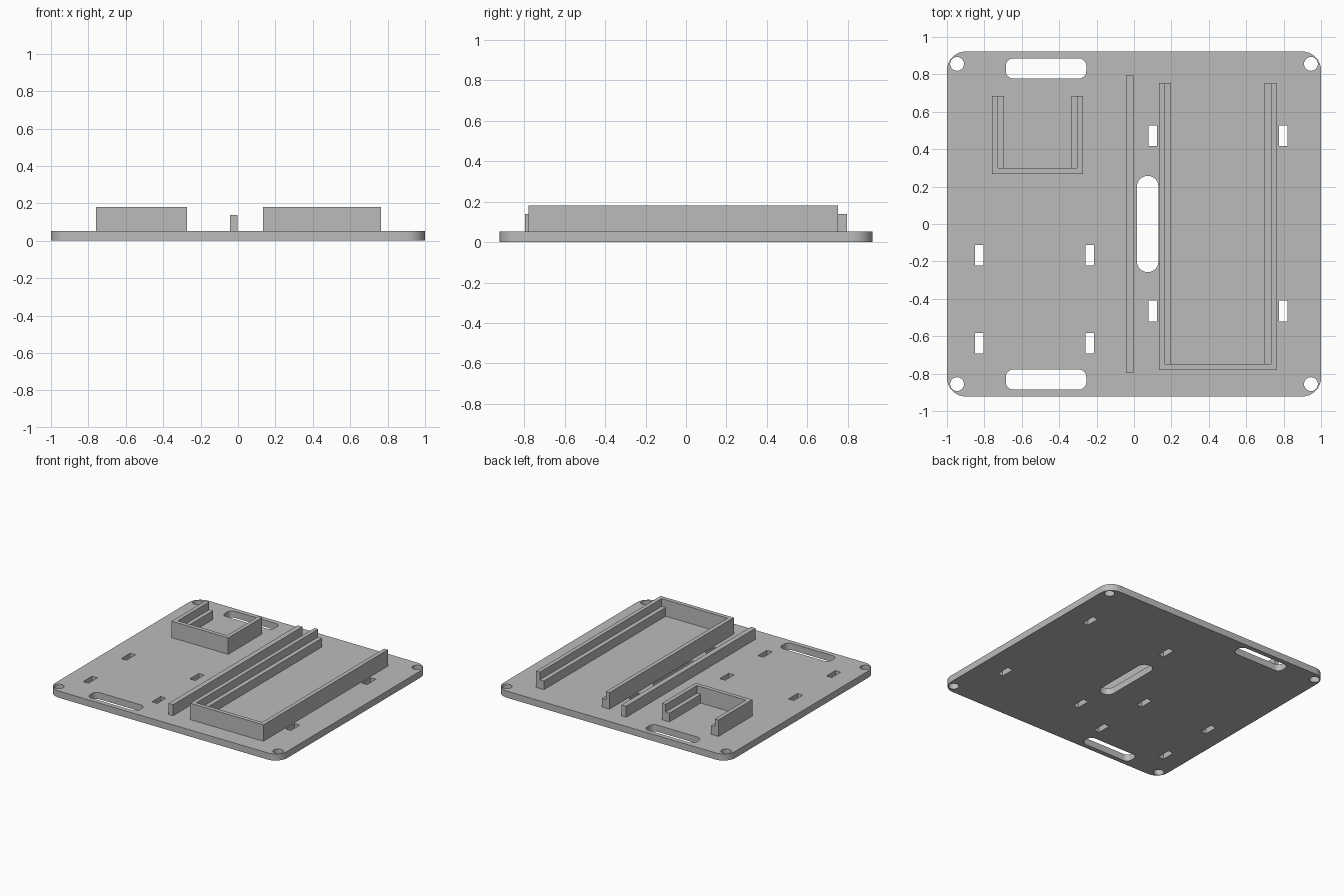
import bpy
import bmesh
from math import cos, sin, pi, radians

cube = bpy.data.objects.get("Cube")
if cube:
    bpy.data.objects.remove(cube, do_unlink=True)

grey = bpy.data.materials.new("plain grey")
grey.use_nodes = True
COLOUR = (0.5, 0.5, 0.5, 1)
grey.diffuse_color = COLOUR
grey.node_tree.nodes["Principled BSDF"].inputs["Base Color"].default_value = COLOUR

PLATE_TOP, WALL_TOP, LEDGE_TOP, RAIL_TOP = 0.052, 0.18, 0.12, 0.138
SINK = 0.005  # overlap of raised parts into the plate


def rounded_rect(x0, x1, y0, y1, r=0, steps=10):
    """Outline of a rectangle with rounded corners, counter-clockwise."""
    if r == 0:
        return [(x0, y0), (x1, y0), (x1, y1), (x0, y1)]
    centres = [(x1 - r, y1 - r), (x0 + r, y1 - r), (x0 + r, y0 + r), (x1 - r, y0 + r)]
    return [(cx + r * cos((q + i / steps) * pi / 2), cy + r * sin((q + i / steps) * pi / 2))
            for q, (cx, cy) in enumerate(centres) for i in range(steps + 1)]


def circle(cx, cy, r, n=32):
    return [(cx + r * cos(2 * pi * i / n), cy + r * sin(2 * pi * i / n)) for i in range(n)]


def slab(name, outlines, z0, z1):
    """Extrude the first outline, with any further outlines as holes through it."""
    curve = bpy.data.curves.new(name, "CURVE")
    curve.dimensions = "2D"
    curve.fill_mode = "BOTH"
    curve.extrude = (z1 - z0) / 2
    for points in outlines:
        spline = curve.splines.new("POLY")
        spline.points.add(len(points) - 1)
        for p, (x, y) in zip(spline.points, points):
            p.co = (x, y, 0, 1)
        spline.use_cyclic_u = True
    helper = bpy.data.objects.new(name + "_outline", curve)
    bpy.context.collection.objects.link(helper)
    bpy.context.view_layer.update()
    mesh = bpy.data.meshes.new_from_object(
        helper.evaluated_get(bpy.context.evaluated_depsgraph_get()))
    bpy.data.objects.remove(helper, do_unlink=True)

    bm = bmesh.new()
    bm.from_mesh(mesh)
    bmesh.ops.remove_doubles(bm, verts=bm.verts, dist=0.0001)
    bmesh.ops.translate(bm, verts=bm.verts, vec=(0, 0, (z0 + z1) / 2))
    bmesh.ops.recalc_face_normals(bm, faces=bm.faces)
    bm.to_mesh(mesh)
    bm.free()
    mesh.name = name
    mesh.materials.clear()
    mesh.materials.append(grey)
    obj = bpy.data.objects.new(name, mesh)
    bpy.context.collection.objects.link(obj)
    bpy.ops.object.select_all(action="DESELECT")
    obj.select_set(True)
    bpy.context.view_layer.objects.active = obj
    bpy.ops.object.shade_smooth_by_angle(angle=radians(30))
    return obj


def tray(name, x0, x1, y0, y1, wall, ledge):
    """U-shaped wall open at the back, with a low ledge inside each side."""
    base = PLATE_TOP - SINK
    xa, xb, ya = x0 + wall, x1 - wall, y0 + wall
    u_shape = [(x0, y0), (x1, y0), (x1, y1), (xb, y1), (xb, ya), (xa, ya), (xa, y1), (x0, y1)]
    slab(name + "_wall", [u_shape], base, WALL_TOP)
    for side, a, b in (("right", xa, xa + ledge), ("left", xb - ledge, xb)):
        slab(f"{name}_{side}_ledge", [rounded_rect(a, b, ya, y1)], base, LEDGE_TOP)


# Base plate with corner holes, handle slots and strap slots
outlines = [rounded_rect(-1, 1, -0.922, 0.922, 0.1)]
outlines += [circle(sx * 0.946, sy * 0.856, 0.037) for sx in (-1, 1) for sy in (-1, 1)]
outlines += [rounded_rect(-0.685, -0.255, y, y + 0.107, 0.04) for y in (-0.885, 0.778)]
outlines.append(rounded_rect(0.016, 0.13, -0.257, 0.257, 0.055))
for columns, rows in (((-0.828, -0.236), (-0.168, -0.637)), ((0.1, 0.798), (0.472, -0.465))):
    outlines += [rounded_rect(x - 0.023, x + 0.023, y - 0.055, y + 0.055)
                 for x in columns for y in rows]
slab("base_plate", outlines, 0, PLATE_TOP)

# Divider rail
slab("divider_rail", [rounded_rect(-0.042, -0.002, -0.797, 0.797)], PLATE_TOP - SINK, RAIL_TOP)

# Two open trays
tray("small_tray", -0.76, -0.272, 0.268, 0.685, 0.032, 0.033)
tray("large_tray", 0.133, 0.765, -0.78, 0.753, 0.032, 0.034)
